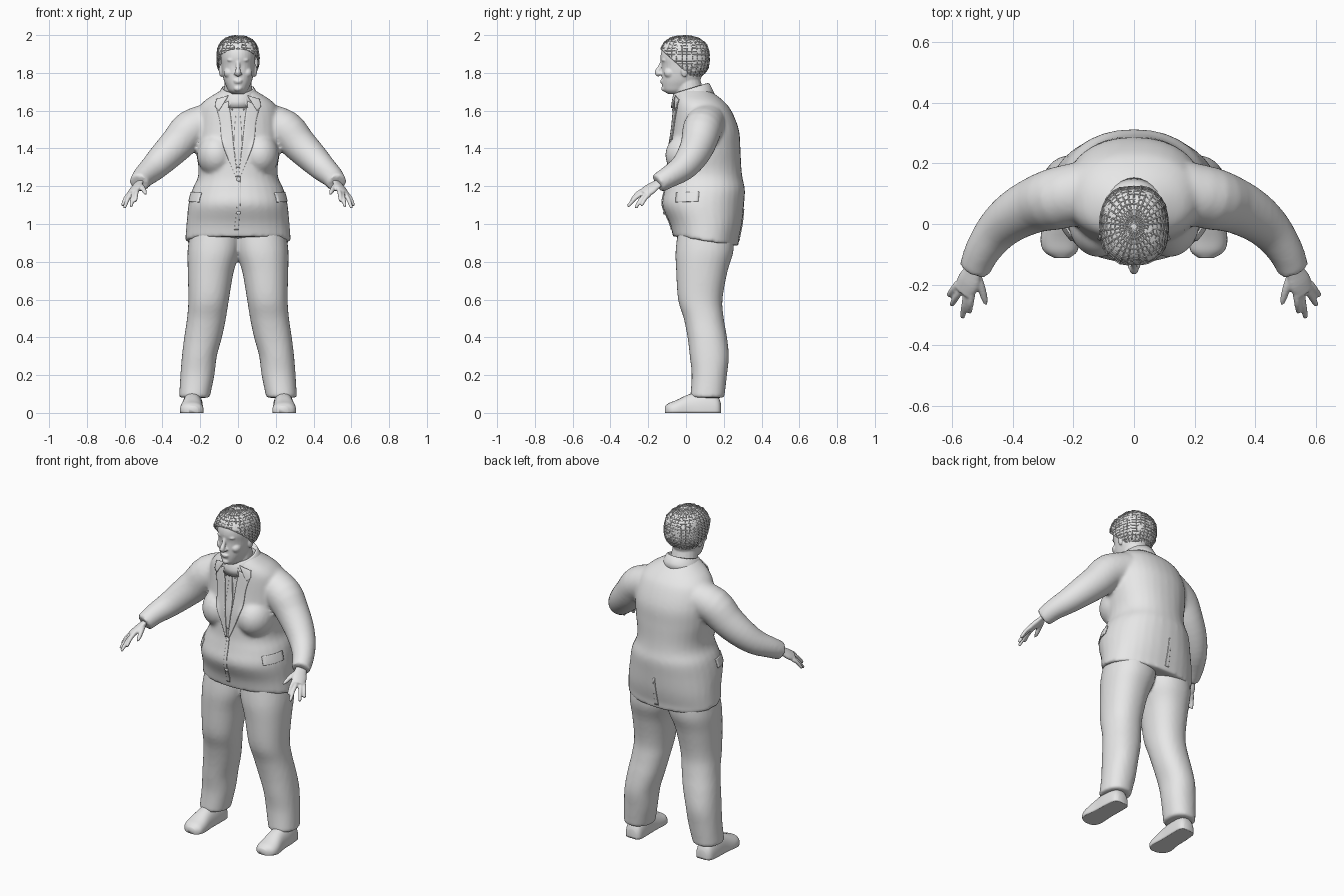
import bpy, bmesh, math, random
from mathutils import Vector, Matrix
from mathutils.bvhtree import BVHTree

random.seed(4)
cube = bpy.data.objects.get("Cube")
if cube:
    bpy.data.objects.remove(cube)

grey = bpy.data.materials.new("plain_grey")
grey.use_nodes = True
grey.diffuse_color = (0.8, 0.8, 0.8, 1)
grey.node_tree.nodes["Principled BSDF"].inputs["Base Color"].default_value = (0.8, 0.8, 0.8, 1)

X, Y, Z = Vector((1, 0, 0)), Vector((0, 1, 0)), Vector((0, 0, 1))


def finish(name, bm, voxel=0, smooth=0):
    """Turn a bmesh into an object, optionally fused into one skin."""
    bmesh.ops.recalc_face_normals(bm, faces=bm.faces)
    mesh = bpy.data.meshes.new(name)
    bm.to_mesh(mesh)
    bm.free()
    mesh.materials.append(grey)
    mesh.polygons.foreach_set("use_smooth", [True] * len(mesh.polygons))
    ob = bpy.data.objects.new(name, mesh)
    bpy.context.scene.collection.objects.link(ob)
    if voxel:
        rm = ob.modifiers.new("fuse", 'REMESH')
        rm.mode, rm.voxel_size, rm.use_smooth_shade = 'VOXEL', voxel, True
        sm = ob.modifiers.new("soften", 'SMOOTH')
        sm.factor, sm.iterations = 0.5, smooth
    return ob


def spline(rows, k=4):
    """Catmull-Rom interpolation of rows of numbers."""
    out, last = [], len(rows) - 1
    for i in range(last):
        quad = zip(rows[max(i - 1, 0)], rows[i], rows[i + 1], rows[min(i + 2, last)])
        quad = list(quad)
        for j in range(k):
            t = j / k
            out.append([0.5 * (2 * b + (c - a) * t + (2 * a - 5 * b + 4 * c - d) * t * t
                               + (3 * b - a - 3 * c + d) * t ** 3) for a, b, c, d in quad])
    return out + [list(rows[-1])]


def ring(c, u, v, p=2.0, n=32):
    pts = []
    for i in range(n):
        a = math.tau * i / n
        s, t = math.cos(a), math.sin(a)
        pts.append(c + u * math.copysign(abs(s) ** (2 / p), s) + v * math.copysign(abs(t) ** (2 / p), t))
    return pts


def loft(bm, rings, both=False):
    for side in ((1, -1) if both else (1,)):
        vs = [[bm.verts.new((p.x * side, p.y, p.z)) for p in r] for r in rings]
        n = len(vs[0])
        for a, b in zip(vs, vs[1:]):
            for i in range(n):
                bm.faces.new((a[i], a[(i + 1) % n], b[(i + 1) % n], b[i]))
        bm.faces.new(vs[0][::-1])
        bm.faces.new(vs[-1])


def stack(rows, p=2.2):
    """Level sections from rows of z, inner x, outer x, front y, back y."""
    return [ring(Vector(((a + b) / 2, (f + k) / 2, z)), X * (b - a) / 2, Y * (k - f) / 2, p)
            for z, a, b, f, k in spline(rows)]


def tube(bm, path, side=None, flat=1.0, both=True, n=20):
    """Round or flattened sections swept along x, y, z, radius points."""
    rows = spline(path, 3)
    pts = [Vector(r[:3]) for r in rows]
    rings = []
    for i, c in enumerate(pts):
        d = (pts[min(i + 1, len(pts) - 1)] - pts[max(i - 1, 0)]).normalized()
        v = d.cross(side or Z).normalized()
        u = v.cross(d)
        rings.append(ring(c, u * rows[i][3], v * rows[i][3] * flat, n=n))
    loft(bm, rings, both)


def ball(bm, c, r, both=False):
    for s in ((1, -1) if both else (1,)):
        m = Matrix.Translation((c[0] * s, c[1], c[2])) @ Matrix.Diagonal((*r, 1))
        bmesh.ops.create_uvsphere(bm, u_segments=24, v_segments=16, radius=1, matrix=m)


# Jacket: body, bust and sleeves fused
bm = bmesh.new()
body = [(1.72, .07, -.03, .11), (1.69, .12, -.05, .15), (1.65, .18, -.06, .20), (1.6, .215, -.065, .24),
        (1.5, .228, -.075, .28), (1.4, .225, -.09, .288), (1.3, .21, -.095, .293), (1.24, .215, -.1, .3),
        (1.18, .243, -.113, .312), (1.1, .263, -.127, .307), (1.0, .273, -.085, .297), (.91, .28, -.065, .278)]
sections = stack([(z, -w, w, f, b) for z, w, f, b in body])
for p in sections[-1]:
    p.z -= 0.16 * (p.y - 0.1)
loft(bm, sections)
ball(bm, (.115, .01, 1.365), (.102, .12, .115), True)
sleeve = [(.15, .11, 1.54, .1), (.25, .085, 1.5, .103), (.32, .065, 1.425, .093), (.39, .03, 1.355, .083),
          (.45, -.02, 1.295, .071), (.5, -.09, 1.25, .059), (.525, -.15, 1.215, .052)]
tube(bm, sleeve, n=28)
jacket = finish("jacket", bm, .011, 5)

# Trousers
bm = bmesh.new()
loft(bm, stack([(.98, -.02, .25, -.04, .25), (.86, -.012, .267, -.055, .252), (.75, .022, .266, -.052, .22),
                (.6, .048, .263, -.042, .193), (.5, .064, .27, -.012, .2), (.4, .085, .285, .008, .217),
                (.3, .112, .297, .02, .227), (.2, .125, .305, .03, .217), (.08, .15, .312, .022, .203)]), True)
finish("trousers", bm, .011, 4)

# Shoes: cross-sections from heel to toe, flat underneath
bm = bmesh.new()
rings = []
for y, x, w, h in spline([(.185, .235, .03, .05), (.165, .237, .05, .09), (.1, .24, .055, .115), (.02, .242, .056, .1),
                          (-.05, .245, .063, .068), (-.09, .242, .055, .052), (-.112, .238, .025, .035)]):
    r = ring(Vector((x, y, .012)), X * w, Z * (h - .012), 2.3)
    for p in r:
        p.z = max(p.z, 0)
    rings.append(r)
loft(bm, rings, True)
finish("shoes", bm)

# Hands: flattened palm, four fingers and thumb
bm = bmesh.new()
spread = Vector((.065, .055, -.03)).normalized()
tube(bm, [(.515, -.12, 1.23, .034), (.53, -.155, 1.21, .033), (.545, -.19, 1.185, .042), (.562, -.225, 1.16, .038)],
     spread, .45)
tips = [(.543, -.292, 1.12), (.566, -.31, 1.093), (.602, -.268, 1.085), (.612, -.237, 1.098)]
for i, tip in enumerate(tips):
    base = Vector((.558, -.215, 1.165)) + spread * (.021 * (i - 1.5))
    tip = Vector(tip)
    mid = base.lerp(tip, .5) + Z * .008
    tube(bm, [(*base, .012), (*mid, .011), (*base.lerp(tip, .93), .009), (*tip, .004)], n=12)
tube(bm, [(.522, -.165, 1.205, .017), (.505, -.205, 1.19, .014), (.493, -.245, 1.168, .011), (.488, -.266, 1.158, .005)], n=12)
finish("hands", bm, .005, 3)

# Head: skull, neck and features fused
bm = bmesh.new()
skull = [(1.688, .03, -.095, .0), (1.705, .05, -.118, .03), (1.73, .063, -.126, .06), (1.76, .075, -.128, .075),
         (1.8, .084, -.128, .09), (1.84, .089, -.128, .1), (1.88, .092, -.135, .105), (1.92, .088, -.128, .1),
         (1.95, .07, -.105, .08), (1.97, .04, -.07, .05)]
loft(bm, stack([(z, -w, w, f, b) for z, w, f, b in skull], 2.1))
tube(bm, [(0, .04, 1.6, .085), (0, .02, 1.68, .078), (0, .005, 1.76, .07), (0, 0, 1.8, .065)], Y, both=False)
tube(bm, [(0, -.125, 1.865, .009), (0, -.138, 1.83, .011), (0, -.152, 1.802, .015), (0, -.138, 1.787, .011)], X, both=False)
ball(bm, (.012, -.137, 1.796), (.01, .012, .009), True)
ball(bm, (.033, -.112, 1.868), (.025, .018, .009), True)
ball(bm, (.032, -.108, 1.842), (.014, .012, .008), True)
ball(bm, (.048, -.085, 1.8), (.028, .032, .028), True)
ball(bm, (0, -.127, 1.759), (.024, .011, .005))
ball(bm, (0, -.126, 1.75), (.021, .011, .006))
ball(bm, (0, -.117, 1.717), (.022, .015, .015))
ball(bm, (.09, -.008, 1.812), (.011, .019, .034), True)
finish("head", bm, .005, 3)


# Hair: rounded cap with a raised mesh of strands
def hair(name, u, v, size, jitter):
    bm = bmesh.new()
    bmesh.ops.create_uvsphere(bm, u_segments=u, v_segments=v, radius=1)
    for vert in bm.verts:
        c = vert.co
        c /= sum(abs(a) ** 2.5 for a in c) ** .4
        wob = size + random.uniform(-jitter, jitter)
        vert.co = Vector((c.x * .11, c.y * .13 - .008, c.z * .114)) * wob + Z * 1.88
    geom = bm.verts[:] + bm.edges[:] + bm.faces[:]
    bmesh.ops.bisect_plane(bm, geom=geom, plane_co=(0, 0, 1.805), plane_no=(0, .9, 1), clear_inner=True)
    return finish(name, bm)


hair("hair", 40, 26, 1, .01)
wire = hair("hair_strands", 30, 22, 1.01, .025).modifiers.new("strands", 'WIREFRAME')
wire.thickness = .005

# Jacket collar: tilted band round the neck
bm = bmesh.new()
band = []
for z, w, f, b in [(1.655, .115, -.08, .155), (1.69, .105, -.075, .14), (1.725, .088, -.068, .124),
                   (1.73, .08, -.06, .115), (1.69, .08, -.05, .11)]:
    r = ring(Vector((0, (f + b) / 2, z)), X * w, Y * (b - f) / 2)
    for p in r:
        p.z += .3 * (p.y - .06)
    band.append(r)
loft(bm, band)
finish("collar", bm)

# Thin cloth pieces laid on the jacket surface
surface = BVHTree.FromObject(jacket, bpy.context.evaluated_depsgraph_get())


def patch(name, left, right, aim=Y, both=True, lift=.004, n=8):
    """Piece between two edge lines, given in the plane facing the aim."""
    bm = bmesh.new()
    plane = (lambda p: Vector((p[0], 0, p[1]))) if aim.y else (lambda p: Vector((0, p[0], p[1])))
    rows = list(zip(spline(left, n), spline(right, n)))
    for s in ((1, -1) if both else (1,)):
        grid = []
        for a, b in rows:
            line = []
            for j in range(n + 1):
                hit = surface.ray_cast(plane(a).lerp(plane(b), j / n) - aim * 2, aim)[0]
                q = (hit or plane(a)) - aim * lift
                line.append(bm.verts.new((q.x * s, q.y, q.z)))
            grid.append(line)
        for r, t in zip(grid, grid[1:]):
            for j in range(n):
                bm.faces.new((r[j], r[j + 1], t[j + 1], t[j]))
    ob = finish(name, bm)
    mod = ob.modifiers.new("cloth", 'SOLIDIFY')
    mod.thickness, mod.offset = .006, 0
    return ob


patch("lapels", [(.05, 1.65), (.036, 1.55), (.022, 1.4), (.003, 1.25)],
      [(.115, 1.62), (.095, 1.54), (.08, 1.42), (.012, 1.25)])
patch("collar_wings", [(.05, 1.68), (.1, 1.6)], [(.115, 1.66), (.12, 1.62)], lift=.008)
patch("shirt_collar", [(.012, 1.655), (.03, 1.6)], [(.045, 1.665), (.045, 1.62)], lift=.007)
patch("tie", [(-.016, 1.64), (-.01, 1.6), (-.02, 1.45), (-.008, 1.3)],
      [(.016, 1.64), (.01, 1.6), (.02, 1.45), (.008, 1.3)], both=False, lift=.003)
patch("front_edge", [(-.006, 1.25), (-.006, 1.1), (-.02, .97)], [(.012, 1.25), (.012, 1.1), (.002, .97)],
      both=False, lift=.001)
patch("pocket_flaps", [(-.05, 1.165), (-.055, 1.115)], [(.07, 1.17), (.065, 1.12)], -X, lift=.003)
patch("back_vent", [(-.004, 1.08), (-.012, .91)], [(.004, 1.08), (.012, .91)], -Y, False, .001)

# Front buttons
bm = bmesh.new()
for z in (1.235, 1.06):
    hit = surface.ray_cast(Vector((.003, -2, z)), Y)[0]
    ball(bm, hit - Y * .003, (.011, .006, .011))
finish("buttons", bm)
